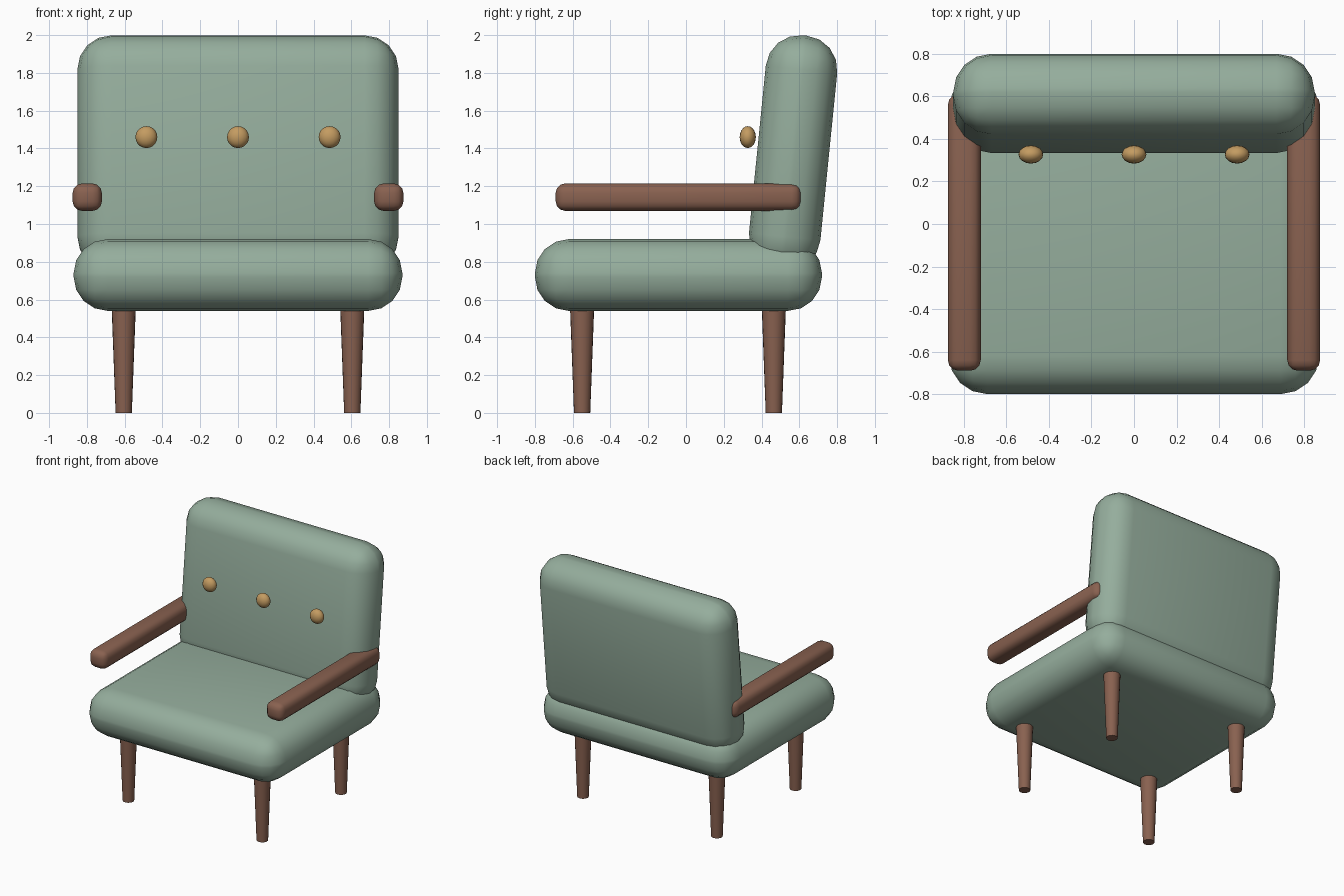
import bpy, bmesh, math
from mathutils import Matrix

cube = bpy.data.objects.get("Cube")
if cube:
    bpy.data.objects.remove(cube, do_unlink=True)


def material(name, rgb):
    mat = bpy.data.materials.new(name)
    mat.use_nodes = True
    mat.diffuse_color = (*rgb, 1)
    mat.node_tree.nodes["Principled BSDF"].inputs["Base Color"].default_value = (*rgb, 1)
    return mat


fabric = material("sage_fabric", (0.30, 0.42, 0.335))
wood = material("brown_wood", (0.25, 0.12, 0.08))
brass = material("brass", (0.55, 0.33, 0.12))


def finish(name, bm, mat, location, tilt=0):
    mesh = bpy.data.meshes.new(name)
    bm.to_mesh(mesh)
    bm.free()
    mesh.materials.append(mat)
    obj = bpy.data.objects.new(name, mesh)
    bpy.context.collection.objects.link(obj)
    obj.location = location
    obj.rotation_euler.x = tilt
    bpy.ops.object.select_all(action="DESELECT")
    obj.select_set(True)
    bpy.context.view_layer.objects.active = obj
    bpy.ops.object.shade_smooth_by_angle(angle=math.radians(40))
    return obj


def rounded_box(name, size, radius, segments, mat, location, tilt=0):
    bm = bmesh.new()
    bmesh.ops.create_cube(bm, size=1, matrix=Matrix.Diagonal((*size, 1)))
    bmesh.ops.bevel(bm, geom=bm.edges[:], offset=radius, segments=segments,
                    profile=0.5, affect="EDGES")
    return finish(name, bm, mat, location, tilt)


# Cushions
rounded_box("seat", (1.74, 1.52, 0.38), 0.18, 4, fabric, (0, -0.04, 0.73))
rounded_box("backrest", (1.70, 0.38, 1.25), 0.18, 4, fabric, (0, 0.567, 1.376), -0.1)

# Armrests and tapered legs
for side, sx in (("left", 1), ("right", -1)):
    rounded_box(side + "_armrest", (0.155, 1.30, 0.145), 0.05, 3, wood,
                (sx * 0.798, -0.04, 1.142))
    for end, y in (("front", -0.55), ("back", 0.465)):
        bm = bmesh.new()
        bmesh.ops.create_cone(bm, cap_ends=True, segments=20, radius1=0.043,
                              radius2=0.064, depth=0.56)
        finish(f"{end}_{side}_leg", bm, wood, (sx * 0.605, y, 0.28))

# Buttons
for name, x in (("right", -0.485), ("middle", 0), ("left", 0.485)):
    bm = bmesh.new()
    bmesh.ops.create_uvsphere(bm, u_segments=16, v_segments=10, radius=0.058,
                              matrix=Matrix.Diagonal((1, 0.74, 1, 1)))
    finish(name + "_button", bm, brass, (x, 0.327, 1.46))
